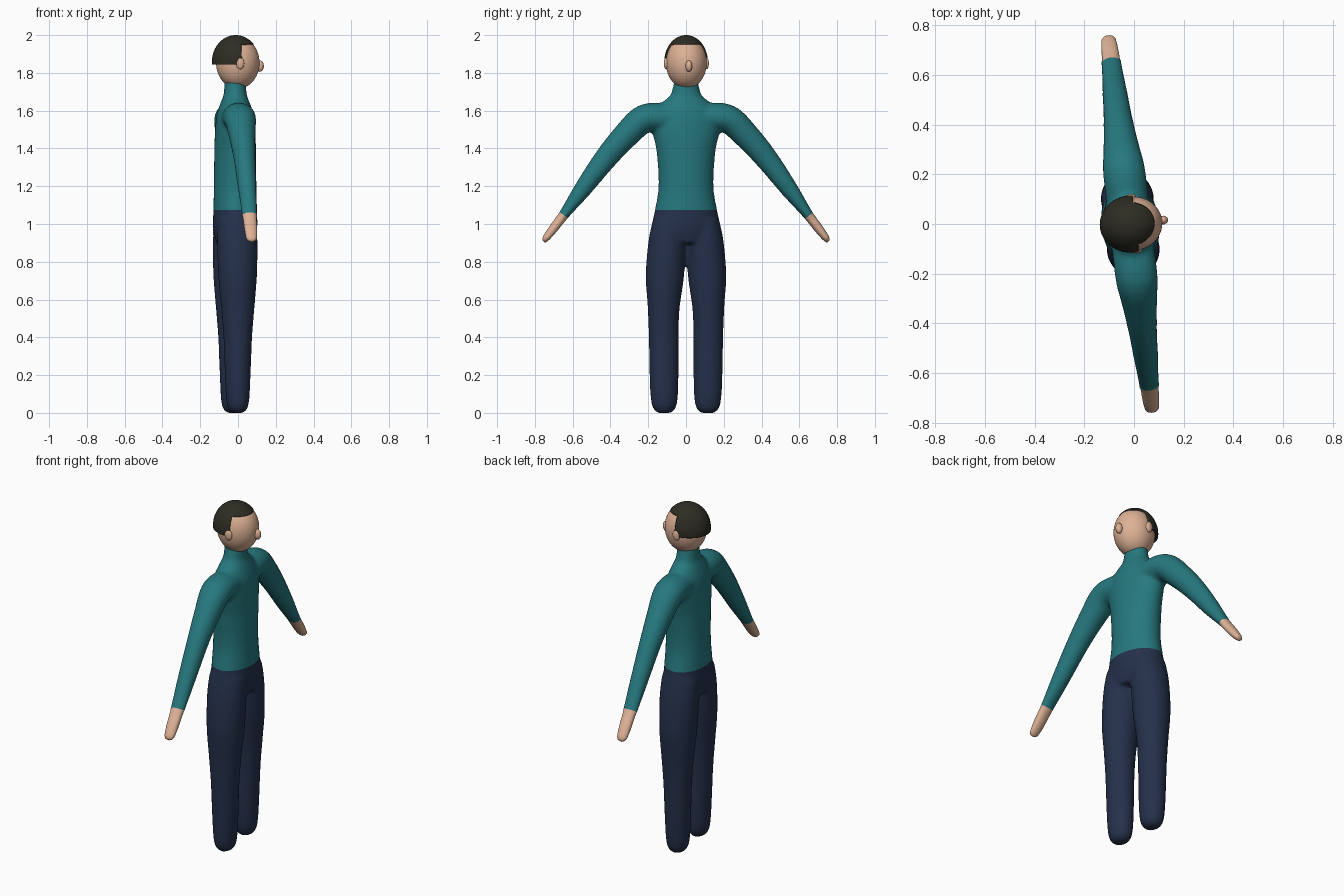
import bpy, bmesh, math
from mathutils import Vector, Matrix

cube = bpy.data.objects.get("Cube")
if cube:
    bpy.data.objects.remove(cube, do_unlink=True)


def material(name, rgb):
    m = bpy.data.materials.new(name)
    m.use_nodes = True
    m.diffuse_color = (*rgb, 1)
    m.node_tree.nodes["Principled BSDF"].inputs["Base Color"].default_value = (*rgb, 1)
    return m


TEAL = material("teal sweater", (0.019, 0.188, 0.209))
NAVY = material("navy trousers", (0.018, 0.030, 0.069))
SKIN = material("skin", (0.73, 0.445, 0.305))
HAIR = material("dark hair", (0.027, 0.026, 0.017))

# The whole figure looks along +x and is turned slightly about its own axis
AXIS = Vector((-0.015, 0, 0))
TURN = Matrix.Translation(AXIS) @ Matrix.Rotation(math.radians(6.7), 4, "Z")


def add_object(name, bm, *mats):
    mesh = bpy.data.meshes.new(name)
    bm.to_mesh(mesh)
    bm.free()
    for m in mats:
        mesh.materials.append(m)
    for p in mesh.polygons:
        p.use_smooth = True
    ob = bpy.data.objects.new(name, mesh)
    bpy.context.collection.objects.link(ob)
    ob.matrix_world = TURN
    return ob


def smooth_path(rows, steps=5):
    """Catmull-Rom interpolation through rows of equal length."""
    rows = [Vector(r) for r in rows]
    pts = [rows[0]] + rows + [rows[-1]]
    out = []
    for a, b, c, d in zip(pts, pts[1:], pts[2:], pts[3:]):
        for i in range(steps):
            t = i / steps
            out.append(b + (c - a) * (t / 2) + (2 * a - 5 * b + 4 * c - d) * (t * t / 2)
                       + (3 * b - a - 3 * c + d) * (t ** 3 / 2))
    return out + [rows[-1]]


def loft(bm, rows, side=1, n=32):
    """Closed tube through rows of (y, z, half depth, half width)."""
    path = smooth_path(rows)
    rings = []
    for i, (y, z, depth, width) in enumerate(path):
        a, b = path[max(i - 1, 0)], path[min(i + 1, len(path) - 1)]
        across = Vector((0, -(b[1] - a[1]), b[0] - a[0])).normalized()
        ring = []
        for k in range(n):
            ang = math.tau * k / n
            p = Vector((depth * math.cos(ang), y, z)) + across * (width * math.sin(ang))
            p.y *= side
            ring.append(bm.verts.new(p))
        rings.append(ring)
    for r, s in zip(rings, rings[1:]):
        for k in range(n):
            j = (k + 1) % n
            bm.faces.new((r[k], r[j], s[j], s[k]))
    bm.faces.new(rings[0][::-1])
    bm.faces.new(rings[-1])


TORSO = [(0, 0.90, 0.10, 0.15), (0, 0.98, 0.116, 0.182), (0, 1.07, 0.115, 0.166),
         (0, 1.2, 0.112, 0.146), (0, 1.38, 0.110, 0.156), (0, 1.5, 0.105, 0.18),
         (0, 1.58, 0.096, 0.17), (0, 1.64, 0.077, 0.13), (0, 1.68, 0.062, 0.085),
         (0, 1.73, 0.058, 0.068), (0, 1.77, 0.055, 0.062)]
LEG = [(0.09, 1.02, 0.10, 0.085), (0.1, 0.9, 0.107, 0.1), (0.113, 0.72, 0.102, 0.101),
       (0.119, 0.55, 0.088, 0.084), (0.119, 0.4, 0.076, 0.079), (0.117, 0.2, 0.068, 0.077),
       (0.116, 0.08, 0.062, 0.072), (0.116, 0.025, 0.052, 0.06), (0.116, 0, 0.03, 0.036)]
ARM = [(0.10, 1.56, 0.085, 0.078), (0.22, 1.558, 0.085, 0.076), (0.32, 1.47, 0.071, 0.07),
       (0.43, 1.345, 0.058, 0.061), (0.55, 1.185, 0.049, 0.047), (0.65, 1.05, 0.041, 0.028),
       (0.71, 0.972, 0.038, 0.025), (0.75, 0.92, 0.03, 0.019), (0.762, 0.905, 0.018, 0.011)]

# Body: torso, legs and arms fused into one soft surface
bm = bmesh.new()
loft(bm, TORSO)
for side in (1, -1):
    loft(bm, LEG, side)
    loft(bm, ARM, side)
bmesh.ops.recalc_face_normals(bm, faces=bm.faces)
body = add_object("body", bm)
remesh = body.modifiers.new("fuse", "REMESH")
remesh.mode = "VOXEL"
remesh.voxel_size = 0.010
soften = body.modifiers.new("soften", "SMOOTH")
soften.factor = 0.5
soften.iterations = 10
bpy.context.view_layer.update()
fused = body.evaluated_get(bpy.context.evaluated_depsgraph_get())
bm = bmesh.new()
bm.from_mesh(fused.to_mesh())
fused.to_mesh_clear()
bpy.data.objects.remove(body, do_unlink=True)


def cut(bm, point, normal, keep=lambda f: True):
    faces = [f for f in bm.faces if keep(f)]
    geom = faces + list({e for f in faces for e in f.edges}) \
        + list({v for f in faces for v in f.verts})
    bmesh.ops.bisect_plane(bm, geom=geom, plane_co=point, plane_no=normal, dist=1e-5)


# Waistline and cuffs are cut into the surface, then coloured by region
WAIST = 1.073
CUFF, OUT = Vector((0, 0.653, 1.045)), Vector((0, 0.61, -0.79))
cut(bm, (0, 0, WAIST), (0, 0, 1), lambda f: abs(f.calc_center_median().y) < 0.3)
for side in (1, -1):
    flip = Vector((1, side, 1))
    cut(bm, CUFF * flip, OUT * flip, lambda f: f.calc_center_median().y * side > 0.4)
for f in bm.faces:
    c = f.calc_center_median()
    c.y = abs(c.y)
    if c.y > 0.4:
        f.material_index = 2 if (c - CUFF).dot(OUT) > 0 else 0
    else:
        f.material_index = 1 if c.z < WAIST else 0
add_object("body", bm, TEAL, NAVY, SKIN)


def ellipsoid(centre, radii, segs=48):
    bm = bmesh.new()
    m = Matrix.Translation(centre) @ Matrix.Diagonal((*radii, 1))
    bmesh.ops.create_uvsphere(bm, u_segments=segs, v_segments=segs // 2, radius=1, matrix=m)
    return bm


# Head, nose and ears
add_object("head", ellipsoid((0.014, 0, 1.854), (0.115, 0.108, 0.138)), SKIN)
add_object("nose", ellipsoid((0.131, 0, 1.836), (0.022, 0.018, 0.03), 24), SKIN)
for side, name in ((1, "left_ear"), (-1, "right_ear")):
    add_object(name, ellipsoid((0.014, side * 0.108, 1.85), (0.022, 0.012, 0.031), 24), SKIN)

# Hair: a cap, long at the back and short above the forehead
HAIRLINE, FRINGE, NAPE = 0.022, 1.952, 1.845
bm = ellipsoid((0.003, 0, 1.86), (0.126, 0.115, 0.14), 64)
cut(bm, (HAIRLINE, 0, 0), (1, 0, 0))
for z in (FRINGE, NAPE):
    cut(bm, (0, 0, z), (0, 0, 1))
bare = []
for f in bm.faces:
    c = f.calc_center_median()
    if c.z < NAPE or (c.x > HAIRLINE and c.z < FRINGE):
        bare.append(f)
bmesh.ops.delete(bm, geom=bare, context="FACES")
hair = add_object("hair", bm, HAIR)
thick = hair.modifiers.new("thickness", "SOLIDIFY")
thick.thickness = 0.018
thick.offset = -1

# Keep crisp edges on the hair
bpy.context.view_layer.objects.active = hair
hair.select_set(True)
bpy.ops.object.shade_smooth_by_angle()
